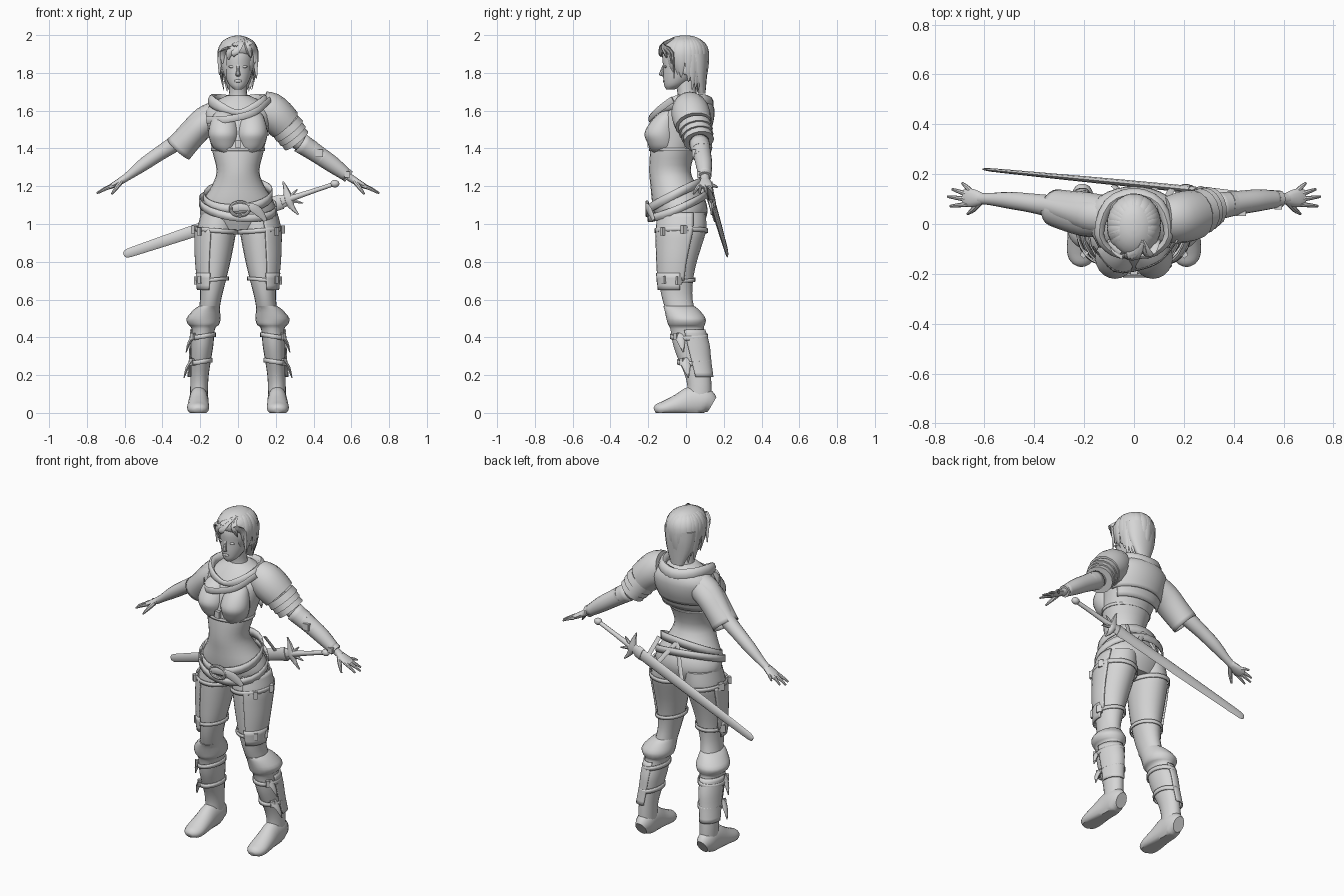
import bpy, bmesh, math, random
from mathutils import Vector, Matrix

random.seed(4)
X, Y, Z = Vector((1, 0, 0)), Vector((0, 1, 0)), Vector((0, 0, 1))
grey = bpy.data.materials.new("plain_grey")
grey.diffuse_color = (0.67, 0.67, 0.67, 1)


def finish(name, bm, thick=0):
    bmesh.ops.recalc_face_normals(bm, faces=bm.faces)
    me = bpy.data.meshes.new(name)
    bm.to_mesh(me)
    bm.free()
    me.materials.append(grey)
    ob = bpy.data.objects.new(name, me)
    bpy.context.collection.objects.link(ob)
    if thick:
        m = ob.modifiers.new("thickness", 'SOLIDIFY')
        m.thickness, m.offset = thick, 0
    return ob


def smooth_path(secs, sub, closed):
    """Catmull-Rom through sections of (x, y, z, a, b)."""
    k, out = len(secs), []
    for i in range(k if closed else k - 1):
        idx = [(i + d) % k if closed else min(max(i + d, 0), k - 1) for d in (-1, 0, 1, 2)]
        for j in range(sub):
            t = j / sub
            out.append([0.5 * (2 * q + (r - p) * t + (2 * p - 5 * q + 4 * r - w) * t * t
                               + (3 * q - p - 3 * r + w) * t ** 3)
                        for p, q, r, w in zip(*[secs[m] for m in idx])])
    return out if closed else out + [list(secs[-1])]


def loft(name, secs, n=16, sub=3, ref=None, s=1, arc=None, ty=0, tx=0, thick=0, closed=False, cap=True):
    """Elliptic rings; level when ref is None, otherwise square to the path."""
    pts = smooth_path(secs, sub, closed)
    pos = [Vector(p[:3]) for p in pts]
    bm, rings, k = bmesh.new(), [], len(pts)
    for i, p in enumerate(pts):
        u, v = X, Y
        if ref:
            a, b = (i - 1, (i + 1) % k) if closed else (max(i - 1, 0), min(i + 1, k - 1))
            t = (pos[b] - pos[a]).normalized()
            u = (ref - t * ref.dot(t)).normalized()
            v = t.cross(u)
        ring = []
        for j in range(n + 1 if arc else n):
            g = math.radians(arc[0] + (arc[1] - arc[0]) * j / n) if arc else math.tau * j / n
            q = pos[i] + u * max(p[3], .001) * math.cos(g) + v * max(p[4], .001) * math.sin(g)
            z = q.z + ty * (q.y - p[1]) + tx * (q.x - p[0])
            ring.append(bm.verts.new((s * q.x, q.y, max(z, 0))))
        rings.append(ring)
    for i in range(k if closed else k - 1):
        r0, r1 = rings[i], rings[(i + 1) % k]
        for j in range(n):
            bm.faces.new((r0[j], r0[(j + 1) % len(r0)], r1[(j + 1) % len(r0)], r1[j]))
    if not arc and not closed and cap:
        bm.faces.new(rings[0])
        bm.faces.new(rings[-1])
    return finish(name, bm, thick)


def levels(rows, grow=0):
    """Rows of (z, centre x, half width, front y, back y) to sections."""
    return [(c, (f + b) / 2, z, w + grow, (b - f) / 2 + grow) for z, c, w, f, b in rows]


def band(name, c, rx, ry, h, **kw):
    loft(name, [(c[0], c[1], c[2] + d * h, rx, ry) for d in (-.5, .5)], n=24, sub=1,
         cap=False, thick=.007, **kw)


def ball(name, loc, r, s=1):
    bm = bmesh.new()
    bmesh.ops.create_uvsphere(bm, u_segments=16, v_segments=10, radius=1, matrix=Matrix.Translation(
        (s * loc[0], loc[1], loc[2])) @ Matrix.Diagonal((*r, 1)))
    return finish(name, bm)


def box(name, loc, size, s=1, rot=0):
    bm = bmesh.new()
    bmesh.ops.create_cube(bm, size=1, matrix=Matrix.Translation((s * loc[0], loc[1], loc[2]))
                          @ Matrix.Rotation(s * rot, 4, 'Z') @ Matrix.Diagonal((*size, 1)))
    return finish(name, bm)


# Torso with corset and bust
loft("torso", levels([(.97, 0, .15, -.13, .08), (1.05, 0, .2, -.165, .112), (1.12, 0, .188, -.18, .105),
                      (1.2, 0, .14, -.188, .06), (1.28, 0, .113, -.195, .025), (1.38, 0, .135, -.19, .05),
                      (1.46, 0, .15, -.178, .09), (1.54, 0, .168, -.155, .115), (1.6, 0, .175, -.12, .125),
                      (1.65, 0, .12, -.08, .11), (1.68, 0, .06, -.05, .07)]), n=24)
for s in (-1, 1):
    loft("bust", levels([(1.375, .06, .03, -.17, -.05), (1.4, .068, .06, -.19, -.05), (1.435, .073, .074, -.207, -.05),
                         (1.475, .076, .08, -.22, -.05), (1.52, .076, .075, -.202, -.05),
                         (1.57, .074, .06, -.162, -.05), (1.6, .07, .04, -.12, -.05)]), n=20, s=s)
band("underbust_band", (0, -.07, 1.395), .139, .123, .016)
box("corset_clasp", (0, -.195, 1.425), (.03, .02, .04))
loft("chest_strap", [(-.165, -.09, 1.55, .018, .004), (-.08, -.188, 1.552, .018, .004), (.03, -.18, 1.572, .018, .004),
                     (.11, -.145, 1.605, .018, .004), (.17, -.07, 1.66, .018, .004)], n=8, ref=Z)

# Cloth collar and capelet on the upper back
loft("collar", [(0, -.13, 1.59, .015, .01), (-.085, -.115, 1.615, .026, .014), (-.14, -.04, 1.65, .034, .02),
                (-.1, .08, 1.65, .038, .024), (0, .12, 1.64, .038, .026), (.1, .08, 1.65, .038, .024),
                (.14, -.04, 1.65, .034, .02), (.085, -.115, 1.615, .026, .014)], n=10, ref=Z, closed=True)
cape = [(1.66, 0, .11, -.06, .12), (1.61, 0, .18, -.1, .145), (1.54, 0, .178, -.11, .14), (1.47, 0, .158, -.11, .115)]
loft("capelet", levels(cape), arc=(0, 180), thick=.01)
loft("capelet_lower", levels([(1.5, 0, .163, -.1, .113), (1.42, 0, .146, -.1, .08)], .003), arc=(20, 160), thick=.008)

# Head and face
loft("neck", levels([(1.64, 0, .06, -.05, .07), (1.69, 0, .048, -.045, .055), (1.76, 0, .046, -.06, .055)]))
loft("head", levels([(1.713, 0, .02, -.105, -.06), (1.735, 0, .046, -.116, -.01), (1.78, 0, .068, -.121, .05),
                     (1.83, 0, .08, -.121, .085), (1.89, 0, .085, -.125, .1), (1.94, 0, .075, -.105, .09),
                     (1.98, 0, .03, -.05, .04)]), n=20)
loft("nose", [(0, -.116, 1.845, .007, .006), (0, -.127, 1.81, .009, .01), (0, -.13, 1.79, .013, .012),
              (0, -.12, 1.782, .009, .006)], n=8)
ball("lips", (0, -.117, 1.757), (.021, .006, .008))
for s in (-1, 1):
    ball("eye", (.033, -.108, 1.833), (.018, .008, .007), s)
    ball("ear", (.08, 0, 1.82), (.012, .022, .032), s)

# Hair: cap, nape and layered locks
loft("hair_cap", levels([(1.87, 0, .093, -.075, .112), (1.9, 0, .102, -.118, .118), (1.94, 0, .097, -.128, .11),
                         (1.972, 0, .074, -.1, .084), (1.991, 0, .042, -.062, .05), (1.998, 0, .012, -.025, .015)]), n=24)
loft("hair_nape", levels([(1.9, 0, .1, -.02, .118), (1.84, 0, .094, -.01, .117), (1.77, 0, .076, .025, .11),
                          (1.69, 0, .04, .065, .103)]))
for i in range(19):
    g = math.radians(-42 + 264 * (i + random.uniform(.1, .9)) / 19)
    cx, cy = math.cos(g), math.sin(g)
    end = 1.695 + .07 * random.random() if cy > .3 else 1.80 - .06 * random.random()
    mid = (1.91 + end) / 2
    lock = [(r * .1 * cx, -.005 + r * .118 * cy, z, .022 * w, .007 * w) for r, z, w in
            ((.3, 1.99, .4), (.74, 1.967, 1), (1.0, 1.915, 1.2), (.97, mid, 1), (.8, end, .1))]
    loft("hair_lock", lock, n=6, ref=Z.cross(Vector((cx, cy, 0))))
# Fringe swept both ways from an off-centre parting
for j, (x, z, w) in enumerate(((-.098, 1.79, .02), (-.082, 1.85, .024), (-.05, 1.87, .022), (-.02, 1.885, .02),
                               (.098, 1.77, .02), (.09, 1.85, .02), (.07, 1.88, .016))):
    y = -.132 * math.sqrt(max(0, 1 - (x / .112) ** 2))
    loft("fringe_lock", [(.035, -.065, 1.98, w * .5, .007), (.035 * .55 + x * .45, -.122, 1.945, w, .009),
                         (x * .9, y * 1.0 - .008, 1.905, w * .9, .008), (x, y, z, .003, .002)], n=6, ref=X + Z * .5)

# Arms and hands
arm = [(.12, .03, 1.59, .07, .06), (.18, .035, 1.56, .068, .062), (.25, .05, 1.5, .055, .055),
       (.33, .07, 1.43, .045, .044), (.42, .085, 1.37, .038, .038), (.5, .095, 1.315, .034, .034),
       (.58, .1, 1.255, .024, .022), (.62, .102, 1.228, .022, .019)]
tips = [(-.022, .69, .165, 1.195), (-.008, .73, .14, 1.17), (.006, .748, .11, 1.163), (.02, .738, .072, 1.165)]
for s in (-1, 1):
    loft("arm", arm, ref=Y, s=s)
    loft("palm", [(.605, .1, 1.238, .022, .018), (.635, .103, 1.22, .033, .017), (.665, .106, 1.203, .038, .014),
                  (.685, .107, 1.192, .03, .01)], n=12, ref=Y, s=s)
    for off, x, y, z in tips:
        bx, by = .665 - abs(off) * .4, .106 - off * 1.3
        loft("finger", [(bx, by, 1.205, .011, .01), ((bx + x) / 2, (by + y) / 2, (1.21 + z) / 2, .009, .009),
                        (x, y, z, .005, .005)], n=8, ref=Z, s=s)
    loft("thumb", [(.62, .085, 1.222, .013, .013), (.645, .058, 1.19, .011, .011), (.668, .04, 1.158, .005, .005)],
         n=8, ref=Z, s=s)

# Loose sleeve on one arm
loft("sleeve", [(.11, .03, 1.575, .08, .075), (.19, .038, 1.525, .086, .07), (.255, .05, 1.46, .08, .07),
                (.315, .065, 1.395, .072, .075)], n=20, ref=Y, s=-1, cap=False, thick=.007)

# Layered shoulder armour and bracer on the other arm
loft("shoulder_plate", [(.125, .02, 1.615, .088, .09), (.165, .022, 1.6, .1, .1), (.21, .03, 1.565, .104, .098),
                        (.25, .04, 1.525, .097, .092)], n=16, ref=Y, sub=2)
for i in range(3):
    c = Vector((.25 + .018 * i, .045 + .008 * i, 1.522 - .026 * i))
    r = .092 - .005 * i
    loft("shoulder_lame", [(*c, r - .005, r - .007), (*(c + Vector((.024, .007, -.03))), r, r - .003)],
         n=16, ref=Y, sub=1)
loft("bracer", [(x, y, z, a + .007, b + .007) for x, y, z, a, b in arm[3:7]], ref=Y, cap=False, thick=.006)
for x, y, z, r in ((.385, .08, 1.395, .05), (.44, .087, 1.357, .046), (.578, .1, 1.257, .034)):
    loft("bracer_strap", [(x - .009, y, z + .007, r, r), (x + .009, y, z - .007, r, r)], ref=Y, sub=1)
box("bracer_buckle", (.43, .042, 1.375), (.04, .02, .04))
box("wrist_buckle", (.578, .068, 1.262), (.03, .02, .03))

# Belts
band("upper_belt", (0, -.053, 1.15), .18, .14, .05, ty=.5, tx=.06)
band("lower_belt", (0, -.043, 1.1), .204, .157, .042, ty=.42, tx=-.1)
loft("buckle_ring", [(.01 + .05 * math.cos(i * math.tau / 8), -.206, 1.08 + .036 * math.sin(i * math.tau / 8), .009, .009)
                     for i in range(8)], n=8, ref=Y, closed=True)
loft("belt_tail", [(-.03, -.21, 1.085, .02, .005), (.06, -.208, 1.09, .022, .005), (.11, -.19, 1.065, .024, .005),
                   (.145, -.17, 1.02, .012, .005)], n=8, ref=Z)

# Legs, thigh armour and boots
leg = [(1.06, .1, .095, -.14, .105), (.97, .113, .104, -.152, .107), (.9, .119, .099, -.152, .088),
       (.8, .127, .087, -.148, .057), (.7, .134, .07, -.142, .037), (.6, .145, .056, -.125, .035),
       (.5, .16, .056, -.09, .06)]
boot = [(.565, .152, .056, -.12, .045), (.545, .166, .07, -.114, .07), (.5, .182, .09, -.104, .104),
        (.468, .182, .082, -.095, .1), (.445, .184, .062, -.083, .095), (.36, .19, .06, -.068, .118),
        (.28, .197, .054, -.04, .125), (.2, .203, .048, -.006, .132), (.13, .206, .047, .008, .135),
        (.05, .206, .046, .0, .136)]
foot = [(.206, .138, .045, .034, .045), (.207, .1, .062, .05, .07), (.208, .03, .06, .052, .08),
        (.21, -.04, .042, .056, .058), (.211, -.11, .025, .058, .04), (.211, -.15, .018, .044, .03),
        (.211, -.166, .012, .02, .014)]
for s in (-1, 1):
    loft("leg", levels(leg), n=20, s=s)
    loft("boot", levels(boot), n=20, s=s)
    loft("foot", foot, n=20, ref=X, s=s)
    loft("thigh_plate", levels(leg[:5], .009)[(0 if s > 0 else 1):], arc=(-75, 25), s=s, thick=.009)
    loft("thigh_lower_plate", levels([(.74, .131, .078, -.146, .045), (.65, .14, .063, -.136, .037)], .011),
         arc=(-80, 10), s=s, thick=.008)
    band("thigh_strap", (.115, -.025, .965), .113, .137, .024, s=s, tx=.08)
    band("knee_strap", (.133, -.053, .705), .081, .1, .02, s=s, tx=-.08)
    for z, x, y in ((.96, .2, -.12), (.97, .23, -.01), (.705, .197, -.112), (.7, .215, -.04)):
        box("strap_buckle", (x, y, z), (.022, .03, .042), s, .7)
    # Flared shin flaps with straps
    loft("shin_guard", levels([(.44, .184, .062, -.083, .095), (.36, .19, .06, -.068, .118),
                               (.28, .198, .055, -.04, .126), (.19, .208, .053, -.01, .138)], .004),
         arc=(-10, 110), s=s, thick=.007)
    for z, cx, cy, rx, ry in ((.405, .187, .015, .066, .097), (.27, .198, .043, .06, .088)):
        band("shin_strap", (cx, cy, z), rx, ry, .024, s=s, tx=-.15)
        box("shin_buckle", (cx + rx * .72, cy - ry * .66, z), (.022, .03, .036), s, .8)
        loft("shin_spur", [(cx + .04, cy - .05, z + .015, .03, .012), (cx + .07, cy - .04, z - .03, .02, .01),
                           (cx + .088, cy - .03, z - .085, .003, .003)], n=6, ref=Y, s=s)

# Sword in its scabbard behind the hips
hilt, tip = Vector((.265, .135, 1.13)), Vector((-.605, .22, .838))


def along(t, a, b):
    return (*hilt.lerp(tip, t), a, b)


loft("scabbard", [along(0, .012, .03), along(.1, .014, .036), along(.5, .012, .033), along(.9, .008, .026),
                  along(.98, .006, .022), along(1, .003, .01)], n=8, ref=Y)
loft("scabbard_throat", [along(.04, .018, .04), along(.08, .018, .04)], n=8, ref=Y, sub=1)
loft("grip", [along(-.27, .012, .012), along(-.15, .013, .013), along(0, .016, .018)], n=10, ref=Y)
ball("pommel", along(-.285, 0, 0)[:3], (.024, .02, .02))
loft("cross_guard", [(.238, .135, 1.225, .004, .004), (.255, .135, 1.18, .01, .015), (.268, .135, 1.13, .018, .026),
                     (.285, .135, 1.09, .01, .015), (.32, .135, 1.05, .004, .004)], n=8, ref=Y)
for x, z in ((.315, 1.185), (.345, 1.11), (.215, 1.08)):
    loft("guard_prong", [(.265, .135, 1.13, .014, .018), (x, .135, z, .003, .003)], n=6, ref=Y)

# Hanger straps from belt to scabbard
for x0, x1 in ((.0, .1), (.0, -.08), (.12, .16)):
    z1 = 1.13 - (.265 - x1) * .335
    loft("hanger_strap", [(x0, .085, 1.215, .014, .005), ((x0 + x1) / 2, .12, (1.215 + z1) / 2, .014, .005),
                          (x1, .152, z1, .014, .005)], n=6, ref=X)

# Smooth shading with sharp edges kept
for ob in bpy.data.objects:
    ob.select_set(True)
    bpy.context.view_layer.objects.active = ob
bpy.ops.object.shade_smooth_by_angle(angle=math.radians(42))
